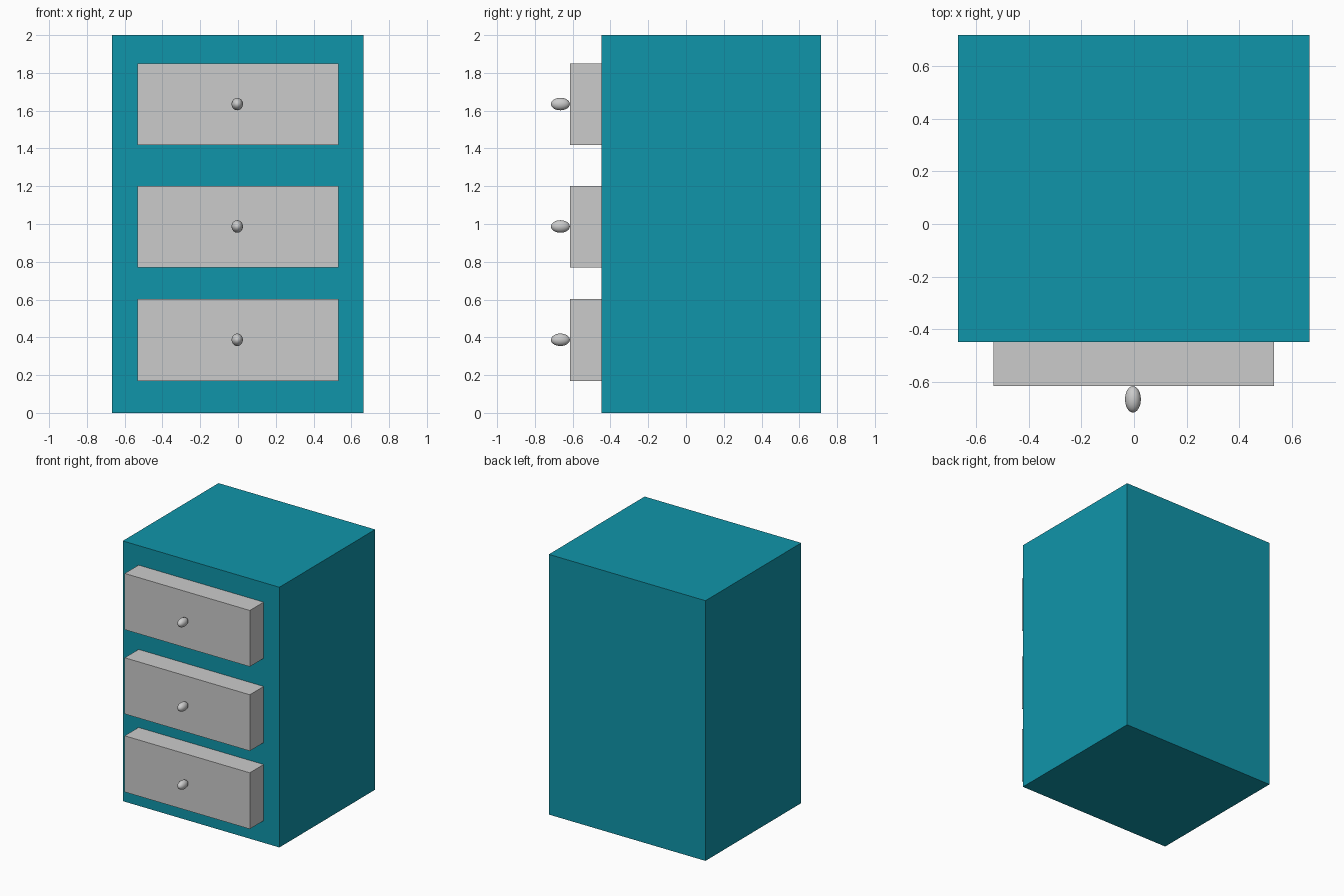
import bpy

if "Cube" in bpy.data.objects:
    bpy.data.objects.remove(bpy.data.objects["Cube"])

teal = bpy.data.materials.new("teal_paint")
teal.diffuse_color = (0.005, 0.30, 0.40, 1)
teal.use_nodes = True
teal.node_tree.nodes["Principled BSDF"].inputs["Base Color"].default_value = teal.diffuse_color


def box(name, x0, x1, y0, y1, z0, z1):
    bpy.ops.mesh.primitive_cube_add(
        size=1, location=((x0 + x1) / 2, (y0 + y1) / 2, (z0 + z1) / 2))
    ob = bpy.context.object
    ob.name = name
    ob.scale = (x1 - x0, y1 - y0, z1 - z0)
    bpy.ops.object.transform_apply(location=False, rotation=False, scale=True)
    return ob


def knob(name, z):
    bpy.ops.mesh.primitive_uv_sphere_add(
        segments=32, ring_count=16, radius=1, location=(-0.004, -0.665, z))
    ob = bpy.context.object
    ob.name = name
    ob.scale = (0.03, 0.05, 0.033)
    bpy.ops.object.transform_apply(location=False, rotation=False, scale=True)
    bpy.ops.object.shade_smooth()
    return ob


# Cabinet body
body = box("cabinet_body", -0.667, 0.665, -0.447, 0.716, 0, 2)
body.data.materials.append(teal)

# Three drawers, each with an oval knob
for label, z in (("bottom", 0.17), ("middle", 0.77), ("top", 1.418)):
    box(f"{label}_drawer", -0.533, 0.531, -0.615, -0.44, z, z + 0.432)
    knob(f"{label}_knob", z + 0.217)
